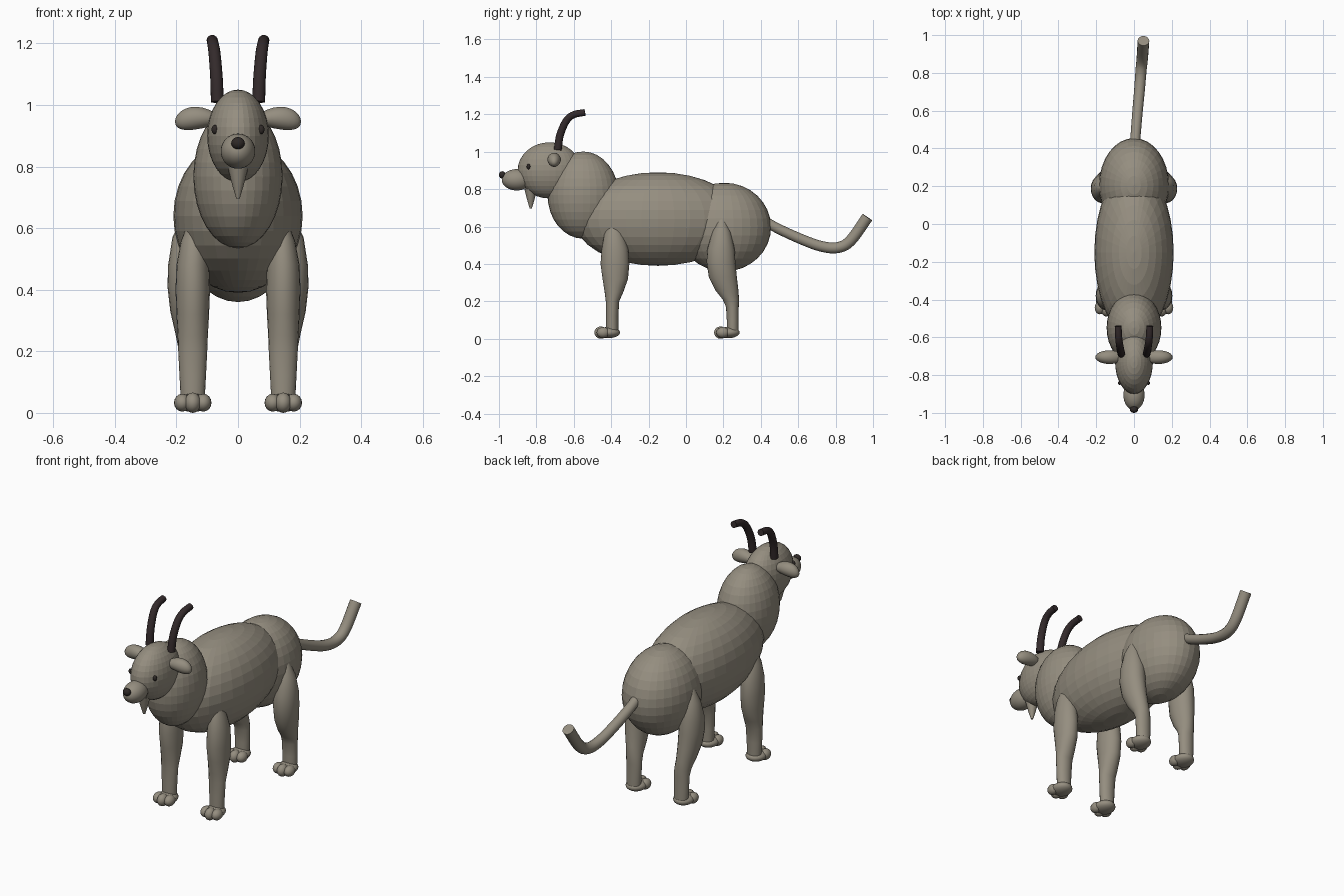
import bpy, bmesh, math
from mathutils import Vector

cube = bpy.data.objects.get("Cube")
if cube:
    bpy.data.objects.remove(cube)


def material(name, rgb):
    m = bpy.data.materials.new(name)
    m.use_nodes = True
    m.diffuse_color = (*rgb, 1)
    m.node_tree.nodes["Principled BSDF"].inputs["Base Color"].default_value = (*rgb, 1)
    return m


COAT = material("taupe_coat", (0.30, 0.27, 0.215))
HORN = material("dark_horn", (0.033, 0.023, 0.024))
BLACK = material("nose_and_eye_dark", (0.028, 0.022, 0.02))


def finish(name, bm, mat, smooth):
    bmesh.ops.recalc_face_normals(bm, faces=bm.faces)
    mesh = bpy.data.meshes.new(name)
    bm.to_mesh(mesh)
    bm.free()
    mesh.materials.append(mat)
    for p in mesh.polygons:
        p.use_smooth = smooth and len(p.vertices) < 5
    ob = bpy.data.objects.new(name, mesh)
    bpy.context.collection.objects.link(ob)
    return ob


def ellipsoid(name, loc, radii, mat=COAT, smooth=False, seg=32, tilt=0):
    bm = bmesh.new()
    bmesh.ops.create_uvsphere(bm, u_segments=seg, v_segments=seg // 2, radius=1)
    for v in bm.verts:
        v.co = Vector(c * r for c, r in zip(v.co, radii))
    ob = finish(name, bm, mat, smooth)
    ob.location = loc
    ob.rotation_euler.y = tilt
    return ob


def loft(name, rings, mat=COAT, seg=20):
    """Skin a list of rings; each ring is a list of points."""
    bm = bmesh.new()
    loops = [[bm.verts.new(p) for p in ring] for ring in rings]
    for a, b in zip(loops, loops[1:]):
        for i in range(seg):
            j = (i + 1) % seg
            bm.faces.new((a[i], a[j], b[j], b[i]))
    bm.faces.new(loops[0])
    bm.faces.new(loops[-1])
    return finish(name, bm, mat, True)


def leg(name, side, sections, seg=20):
    """Sections are x, y, z, half width, half depth."""
    angles = [2 * math.pi * i / seg for i in range(seg)]
    return loft(name, [[(side * x + rx * math.cos(a), y + ry * math.sin(a), z)
                        for a in angles] for x, y, z, rx, ry in sections], COAT, seg)


def tube(name, points, r0, r1, mat, seg=16, steps=5):
    """Round tube along a smooth path, with flat ends."""
    pts = [Vector(p) for p in points]
    ext = [2 * pts[0] - pts[1]] + pts + [2 * pts[-1] - pts[-2]]
    path = []
    for a, b, c, d in zip(ext, ext[1:], ext[2:], ext[3:]):
        for k in range(steps):
            t = k / steps
            path.append(0.5 * (2 * b + (c - a) * t + (2 * a - 5 * b + 4 * c - d) * t * t
                               + (3 * b - a - 3 * c + d) * t ** 3))
    path.append(pts[-1])
    rings = []
    for i, p in enumerate(path):
        tan = (path[min(i + 1, len(path) - 1)] - path[max(i - 1, 0)]).normalized()
        u = tan.cross(Vector((1, 0, 0))).normalized()
        w = tan.cross(u)
        r = r0 + (r1 - r0) * i / (len(path) - 1)
        rings.append([p + r * (u * math.cos(2 * math.pi * k / seg)
                               + w * math.sin(2 * math.pi * k / seg)) for k in range(seg)])
    return loft(name, rings, mat, seg)


# Trunk, neck and head
ellipsoid("body", (0, -0.15, 0.64), (0.21, 0.45, 0.25))
ellipsoid("rump", (0, 0.205, 0.597), (0.185, 0.25, 0.237))
ellipsoid("neck", (0, -0.55, 0.768), (0.145, 0.19, 0.233))
ellipsoid("head", (0, -0.73, 0.90), (0.1, 0.17, 0.15))
ellipsoid("muzzle", (0, -0.905, 0.85), (0.056, 0.08, 0.057), smooth=True)
ellipsoid("nose", (0, -0.982, 0.876), (0.022, 0.018, 0.02), BLACK, True, 16)

# Beard: a blunt cone under the chin
tube("beard", [(0, -0.83, 0.80), (0, -0.83, 0.745), (0, -0.83, 0.697)], 0.034, 0.006, COAT)

# Tail
tube("tail", [(0.005, 0.42, 0.63), (0.01, 0.49, 0.59), (0.02, 0.61, 0.535), (0.03, 0.72, 0.495),
              (0.037, 0.81, 0.487), (0.044, 0.88, 0.525), (0.05, 0.97, 0.65)],
     0.026, 0.031, COAT)

FRONT_LEG = [(0.14, -0.385, 0.64, 0.012, 0.015), (0.143, -0.385, 0.56, 0.042, 0.052),
             (0.147, -0.38, 0.48, 0.053, 0.071), (0.147, -0.38, 0.40, 0.056, 0.077),
             (0.147, -0.378, 0.32, 0.053, 0.068), (0.147, -0.385, 0.25, 0.049, 0.050),
             (0.147, -0.393, 0.2, 0.047, 0.036), (0.147, -0.395, 0.12, 0.043, 0.033),
             (0.147, -0.395, 0.03, 0.038, 0.033)]
HIND_LEG = [(0.16, 0.19, 0.65, 0.015, 0.015), (0.165, 0.19, 0.57, 0.048, 0.05),
            (0.167, 0.187, 0.48, 0.060, 0.073), (0.167, 0.187, 0.41, 0.062, 0.077),
            (0.163, 0.197, 0.33, 0.057, 0.075), (0.156, 0.218, 0.26, 0.048, 0.062),
            (0.15, 0.24, 0.21, 0.044, 0.044), (0.147, 0.248, 0.17, 0.043, 0.034),
            (0.147, 0.25, 0.1, 0.042, 0.032), (0.147, 0.25, 0.03, 0.038, 0.032)]

for side, label in ((1, "left"), (-1, "right")):
    # Eyes, ears and horns
    ellipsoid(label + "_eye", (side * 0.075, -0.842, 0.92), (0.011, 0.01, 0.015), BLACK, True, 16)
    ear = ellipsoid(label + "_ear", (side * 0.13, -0.705, 0.95), (0.075, 0.036, 0.036),
                    smooth=True, seg=24, tilt=side * 0.05)
    for v in ear.data.vertices:
        out = side * v.co.x / 0.075
        v.co.z *= 1 + 0.25 * out
        v.co.z += 0.008 - 0.010 * out * out
    tube(label + "_horn", [(side * 0.067, -0.686, 1.01), (side * 0.07, -0.673, 1.09),
                           (side * 0.076, -0.64, 1.165), (side * 0.081, -0.60, 1.198),
                           (side * 0.084, -0.54, 1.21)], 0.021, 0.018, HORN)

    # Legs with three-toed paws
    for part, sections, y in (("front", FRONT_LEG, -0.415), ("hind", HIND_LEG, 0.225)):
        name = f"{label}_{part}"
        leg(name + "_leg", side, sections)
        ellipsoid(name + "_paw", (side * 0.147, y, 0.033), (0.054, 0.062, 0.03), smooth=True, seg=24)
        for n in (-1, 0, 1):
            ellipsoid(f"{name}_toe", (side * 0.147 + n * 0.034, y - 0.04 + 0.012 * abs(n), 0.033),
                      (0.027, 0.035, 0.033 if n == 0 else 0.029), smooth=True, seg=16)
